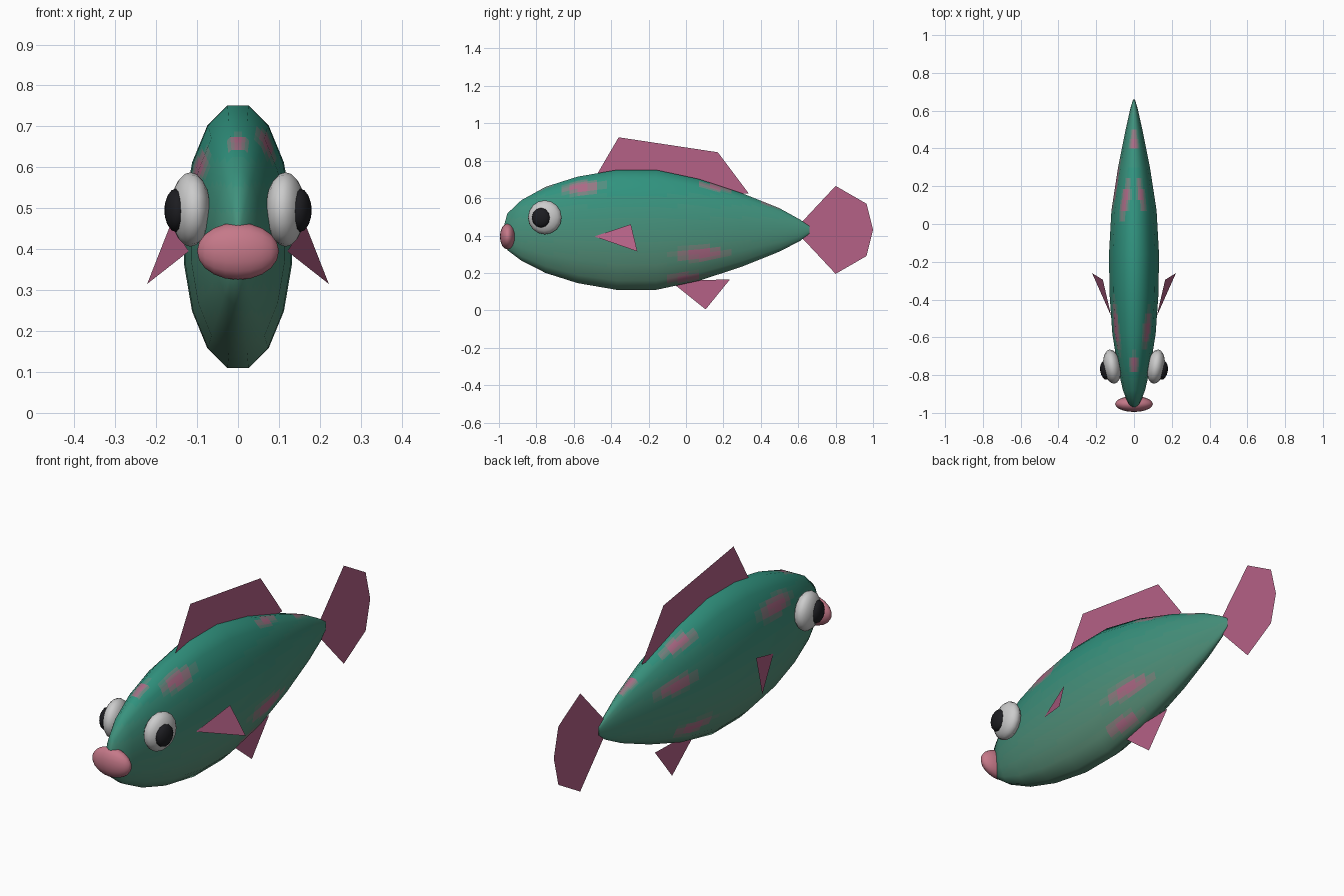
import bpy, bmesh, math
from mathutils import Vector

if "Cube" in bpy.data.objects:
    bpy.data.objects.remove(bpy.data.objects["Cube"])

mats = {}


def material(rgb):
    key = tuple(round(c, 3) for c in rgb)
    if key not in mats:
        m = bpy.data.materials.new("colour_%d" % len(mats))
        m.diffuse_color = (*key, 1)
        m.use_nodes = True
        m.node_tree.nodes["Principled BSDF"].inputs["Base Color"].default_value = m.diffuse_color
        mats[key] = m
    return mats[key]


PINK = (0.46, 0.12, 0.24)
TEAL, BELLY = Vector((0.03, 0.29, 0.21)), Vector((0.11, 0.28, 0.19))


def new_object(name, bm):
    me = bpy.data.meshes.new(name)
    bm.to_mesh(me)
    bm.free()
    ob = bpy.data.objects.new(name, me)
    bpy.context.collection.objects.link(ob)
    return ob


def ellipsoid(name, centre, radii, rgb, tilt=0, seg=16, rings=10):
    bpy.ops.mesh.primitive_uv_sphere_add(segments=seg, ring_count=rings, radius=1)
    ob = bpy.context.object
    # pole along x
    for v in ob.data.vertices:
        v.co = Vector((v.co.z * radii[0], v.co.y * radii[1], -v.co.x * radii[2]))
    ob.name = name
    ob.location = centre
    ob.rotation_euler = (0, 0, tilt)
    bpy.ops.object.shade_smooth()
    ob.data.materials.append(material(rgb))


def fin(name, pts):
    bm = bmesh.new()
    bm.faces.new([bm.verts.new(p) for p in pts])
    new_object(name, bm).data.materials.append(material(PINK))


# Body: elliptical rings (y, centre z, half height, half width)
RINGS = [(-.97, .415, .05, .012), (-.955, .42, .1, .03), (-.88, .427, .165, .06),
         (-.75, .43, .235, .09), (-.58, .43, .29, .117), (-.37, .43, .327, .132),
         (-.16, .43, .327, .135), (.07, .43, .277, .122), (.3, .43, .2, .086),
         (.5, .43, .118, .045), (.61, .428, .058, .02), (.66, .43, .02, .005)]
N = 16
bm = bmesh.new()
loops = []
for y, c, h, w in RINGS:
    angles = [math.tau * (i + .5) / N for i in range(N)]
    loops.append([bm.verts.new((w * math.sin(a), y, c + h * math.cos(a))) for a in angles])
for a, b in zip(loops, loops[1:]):
    for i in range(N):
        j = (i + 1) % N
        bm.faces.new((a[i], a[j], b[j], b[i]))
bmesh.ops.recalc_face_normals(bm, faces=bm.faces[:])
bm.normal_update()
# keep the coarse smooth normals while cutting faces finer for the colouring
layer = bm.verts.layers.float_vector.new("soft")
for v in bm.verts:
    v[layer] = v.normal
bmesh.ops.subdivide_edges(bm, edges=bm.edges[:], cuts=3, use_grid_fill=True)
bmesh.ops.holes_fill(bm, edges=[e for e in bm.edges if e.is_boundary])
bmesh.ops.recalc_face_normals(bm, faces=bm.faces[:])
bm.verts.index_update()
normals = [Vector(v[layer]).normalized() for v in bm.verts]
body = new_object("body", bm)

# Soft pink spots: centre (x, y, z), then length and width
SPOTS = [(.075, -.56, .66, .13, .05), (.11, .1, .30, .2, .05), (.06, 0, .17, .13, .045),
         (.04, .18, .66, .17, .03), (0, -.74, .66, .10, .03), (-.10, -.55, .60, .18, .055),
         (-.05, .15, .66, .18, .04), (-.09, .2, .50, .18, .045), (-.09, .08, .25, .18, .045),
         (0, .45, .57, .12, .03)]
slots = {}
for p in body.data.polygons:
    x, y, z = p.center
    spot = 0
    for sx, sy, sz, length, width in SPOTS:
        d = math.sqrt(((y - sy) / length) ** 2 + ((x - sx) ** 2 + (z - sz) ** 2) / width ** 2)
        spot = max(spot, 1 - d)
    spot = round(min(spot * 1.3, .9) * 8) / 8
    low = round(max(0, min(1, (.65 - z) / .5)) * 8) / 8
    m = material(TEAL.lerp(BELLY, low).lerp(Vector(PINK), spot))
    if m.name not in slots:
        slots[m.name] = len(slots)
        body.data.materials.append(m)
    p.material_index = slots[m.name]
    p.use_smooth = True
body.data.normals_split_custom_set_from_vertices(normals)

# Lips
ellipsoid("lips", (0, -.953, .395), (.1, .042, .07), (.56, .19, .25))

# Eyes, pupils and pectoral fins on both sides
for side, s in (("right", 1), ("left", -1)):
    ellipsoid(side + "_eye", (s * .116, -.755, .497), (.047, .091, .091), (.75, .75, .75), s * -.15)
    ellipsoid(side + "_pupil", (s * .152, -.775, .495), (.027, .05, .053), (.012, .012, .015), s * -.15, 12, 8)
    pts = [(s * .12, -.49, .395), (s * .222, -.26, .315), (s * .165, -.295, .46)]
    fin(side + "_pectoral_fin", pts if s > 0 else pts[::-1])

# Flat fins on the centre line (y, z), counter-clockwise from the right
CENTRE = {
    "dorsal_fin": [(-.48, .72), (-.3, .68), (0, .66), (.2, .62), (.335, .625), (.17, .845), (-.36, .925)],
    "tail_fin": [(.58, .43), (.8, .195), (.965, .29), (1, .43), (.965, .57), (.8, .665)],
    "lower_fin": [(-.07, .145), (.105, .005), (.235, .165), (0, .16)],
}
for name, pts in CENTRE.items():
    fin(name, [(0, y, z) for y, z in pts])
